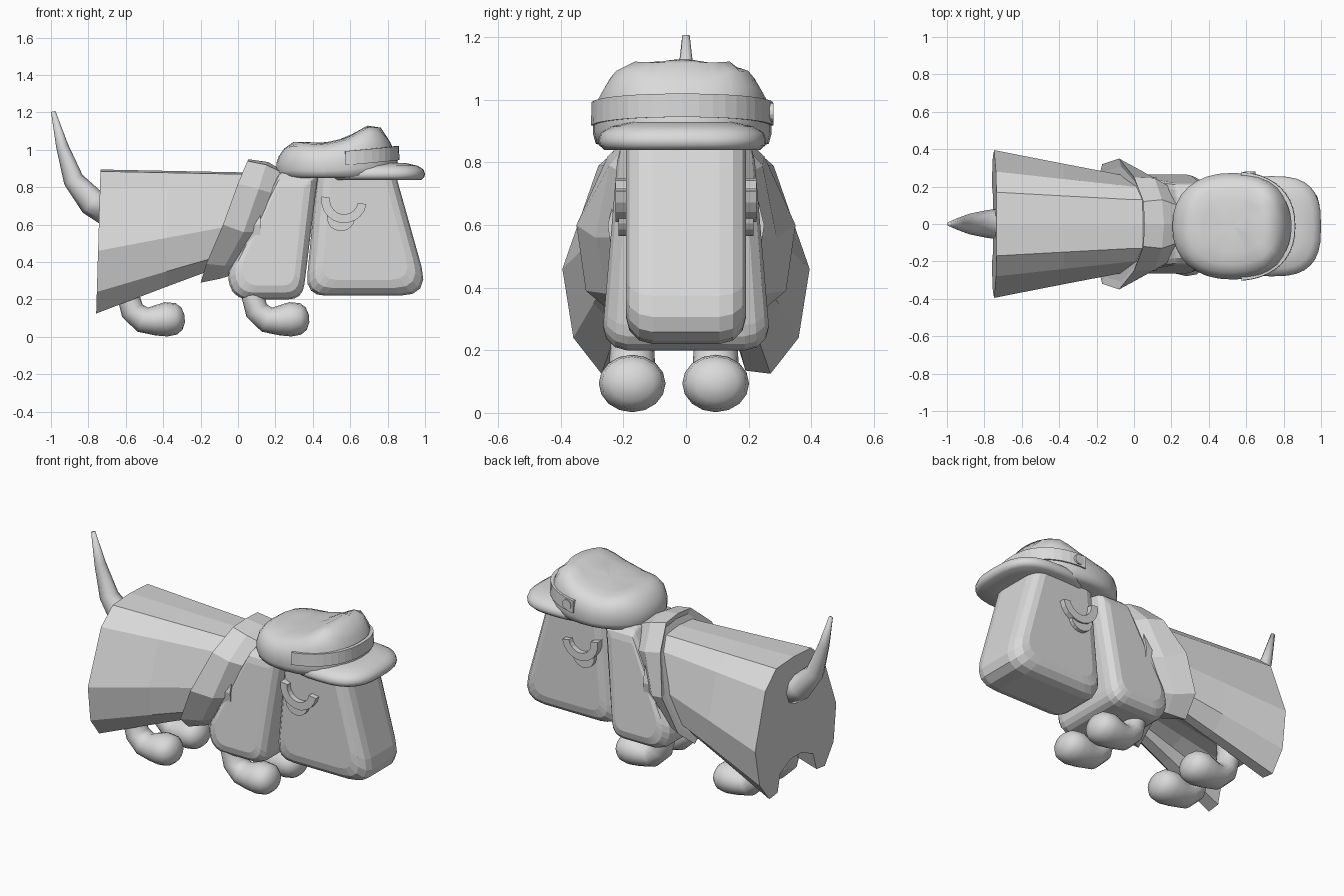
import bpy, bmesh
from math import sin, cos, pi, radians, atan2
from mathutils import Vector

if "Cube" in bpy.data.objects:
    bpy.data.objects.remove(bpy.data.objects["Cube"])

GREY = (0.7, 0.7, 0.7, 1)
mat = bpy.data.materials.new("plain grey")
mat.use_nodes = True
mat.diffuse_color = GREY
mat.node_tree.nodes["Principled BSDF"].inputs["Base Color"].default_value = GREY


def finish(name, bm, smooth=False):
    bmesh.ops.recalc_face_normals(bm, faces=bm.faces)
    for f in bm.faces:
        f.smooth = smooth
    me = bpy.data.meshes.new(name)
    bm.to_mesh(me)
    bm.free()
    me.materials.append(mat)
    ob = bpy.data.objects.new(name, me)
    bpy.context.collection.objects.link(ob)


def loft(name, rings, smooth=False):
    """Skin a row of equal-length closed rings and cap both ends."""
    bm = bmesh.new()
    loops = [[bm.verts.new(p) for p in r] for r in rings]
    n = len(loops[0])
    for a, b in zip(loops, loops[1:]):
        for i in range(n):
            j = (i + 1) % n
            bm.faces.new((a[i], a[j], b[j], b[i]))
    bm.faces.new(loops[0])
    bm.faces.new(loops[-1])
    finish(name, bm, smooth)


def mirrored(half):
    """Complete a half section that starts and ends on the middle plane."""
    return half + [(x, -y, z) for x, y, z in half[-2:0:-1]]


def tube(name, path, y=0, widen=1, n=12):
    """Smooth tube along (x, z, radius) points in an upright plane."""
    rings = []
    for i, (x, z, r) in enumerate(path):
        a, b = path[max(i - 1, 0)], path[min(i + 1, len(path) - 1)]
        t = atan2(b[1] - a[1], b[0] - a[0])
        rings.append([(x - sin(t) * r * cos(k * 2 * pi / n),
                       y + widen * r * sin(k * 2 * pi / n),
                       z + cos(t) * r * cos(k * 2 * pi / n)) for k in range(n)])
    loft(name, rings, True)


def block(name, corners, edge, low_width, high_width):
    """Side outline of (x, z, corner size), with rounded corners and side edges."""
    outline = []
    for i, (x, z, r) in enumerate(corners):
        p = Vector((x, z))
        a, b = (Vector(corners[j % len(corners)][:2]) for j in (i - 1, i + 1))
        a, b = p + (a - p).normalized() * r, p + (b - p).normalized() * r
        for k in range(5):
            t = k / 4
            outline.append(a * (1 - t) ** 2 + p * 2 * t * (1 - t) + b * t * t)
    lo = Vector((min(p.x for p in outline), min(p.y for p in outline)))
    hi = Vector((max(p.x for p in outline), max(p.y for p in outline)))
    mid, size = (lo + hi) / 2, (hi - lo) / 2
    rings = []
    for side in (-1, 1):
        for k in range(4)[::-side]:
            t = k * pi / 6
            inset, drop = edge * (1 - cos(t)), edge * (1 - sin(t))
            ring = []
            for p in outline:
                d = p - mid
                x = mid.x + d.x * (1 - inset / size.x)
                z = mid.y + d.y * (1 - inset / size.y)
                w = low_width + (high_width - low_width) * (p.y - lo.y) / (hi.y - lo.y)
                ring.append((x, side * (w - edge + edge * sin(t)), z))
            rings.append(ring)
    rings[:4] = sorted(rings[:4], key=lambda r: r[0][1])
    rings[4:] = sorted(rings[4:], key=lambda r: r[0][1])
    loft(name, rings)


def lerp_table(table, x):
    for (a, u), (b, v) in zip(table, table[1:]):
        if x <= b:
            return u + (v - u) * max(0, (x - a) / (b - a))
    return table[-1][1]


def oval(cx, cy, rx, ry, s, p, n=32):
    """Squarish oval in plan."""
    pts = []
    for k in range(n):
        c, d = cos(k * 2 * pi / n), sin(k * 2 * pi / n)
        pts.append((cx + s * rx * abs(c) ** p * (1 if c > 0 else -1),
                    cy + s * ry * abs(d) ** p * (1 if d > 0 else -1)))
    return pts


# Coat: flared hull with an arched underside
rear = [(0, .895), (.17, .885), (.28, .79), (.395, .46), (.36, .24),
        (.27, .125), (.19, .135), (.16, .24), (.05, .29), (0, .29)]
front = [(0, .88), (.13, .87), (.2, .8), (.25, .6), (.23, .46),
         (.17, .41), (.12, .41), (.1, .42), (.04, .43), (0, .43)]
sections = []
for x, t in ((-.75, 0), (-.38, .5), (0, 1), (.12, 1)):
    sections.append(mirrored([(x + .03 * (z - .4) * (1 - t), y + (v - y) * t, z + (w - z) * t)
                              for (y, z), (v, w) in zip(rear, front)]))
loft("coat", sections)

# Shoulder cape: slanted band around the front of the coat
back_edge = [(.055, 0, .95), (.05, .12, .94), (0, .25, .82), (-.08, .35, .6),
             (-.17, .32, .39), (-.2, .2, .29), (-.15, 0, .37)]
mid_edge = [(.16, 0, .935), (.15, .13, .92), (.11, .245, .79), (.03, .29, .56),
            (-.07, .25, .38), (-.1, .16, .31), (-.06, 0, .37)]
front_edge = [(.24, 0, .89), (.235, .1, .88), (.21, .19, .76), (.14, .19, .56),
              (.05, .16, .4), (0, .12, .34), (.02, 0, .36)]
inner_edge = [(x + .01, y * .88, z * .9 + .06) for x, y, z in back_edge]
loft("shoulder_cape", [mirrored(e) for e in (inner_edge, back_edge, mid_edge, front_edge)])

# Tail
tube("tail", [(-.70, .68, .085), (-.78, .72, .075), (-.88, .84, .055),
              (-.94, 1.02, .033), (-.988, 1.205, .012)], n=8)

# Legs with round paws
leg = [(.1, .42, .05), (.08, .3, .055), (.078, .22, .06), (.1, .14, .064),
       (.155, .092, .07), (.22, .088, .08), (.28, .094, .092), (.335, .096, .084),
       (.365, .097, .06), (.38, .098, .02)]
for part, dx in (("front", 0), ("rear", -.665)):
    for side, y in (("left", .095), ("right", -.172)):
        tube(f"{part}_{side}_leg", [(x + dx, z, r) for x, z, r in leg], y, 1.16, 16)

# Hanging ears as one broad block, and the big muzzle
block("ears", [(.225, .88, .02), (-.075, .31, .09), (0, .2, .06),
               (.345, .2, .08), (.43, .88, .02)], .075, .265, .22)
block("muzzle", [(.43, .95, .03), (.82, .95, .03), (1.025, .22, .16), (.36, .22, .11)],
      .085, .192, .192)

# Droopy eyes: a raised lid arc over a half disc
tilt = radians(-10)


def arc(cx, cz, r, n=10):
    return [(cx + r * cos(tilt + pi + k * pi / n), cz + r * sin(tilt + pi + k * pi / n))
            for k in range(n + 1)]


lid = arc(.567, .73, .122) + arc(.567, .73, .075)[::-1]
pouch = arc(.55, .64, .075)
for side, s in (("left", 1), ("right", -1)):
    for name, shape, depth in (("lid", lid, .225), ("pouch", pouch, .215)):
        loft(f"{side}_eye_{name}", [[(x, s * y, z) for x, z in shape] for y in (.15, depth)])

# Hat crown: dented top, higher at the front
top = [(.2, 1.02), (.3, 1.055), (.45, 1.035), (.58, 1.065), (.7, 1.14), (.77, 1.135), (.86, 1.02)]
rings = []
for s, h in ((.86, 0), (.97, .05), (1, .2), (1, .45), (.96, .66), (.87, .84),
             (.72, .94), (.5, .98), (.25, 1), (.04, 1)):
    rings.append([(x, y, .85 + (lerp_table(top, x) - .85) * h)
                  for x, y in oval(.53, -.012, .325, .285, s, .88)])
loft("hat_crown", rings, True)

# Hat brim
rings = []
for s, z in ((.5, .85), (.93, .84), (.99, .855), (1, .872), (.97, .895), (.85, .915), (.6, .93)):
    rings.append([(x, y, z) for x, y in oval(.735, -.012, .265, .268, s, .7)])
loft("hat_brim", rings, True)

# Hat band around the front half, with a button on the left end
strips = []
for k in range(-10, 11):
    a = k * radians(84) / 10
    c, d = cos(a), sin(a)
    ux, uy = abs(c) ** .88, abs(d) ** .88 * (1 if d > 0 else -1)
    strips.append([(.53 + r * ux, -.012 + (r - .04) * uy, z + .03 * c)
                   for r, z in ((.31, .915), (.333, .915), (.331, .99), (.31, .99))])
loft("hat_band", strips)
bm = bmesh.new()
bmesh.ops.create_cone(bm, cap_ends=True, segments=14, radius1=.03, radius2=.03, depth=.02)
bmesh.ops.rotate(bm, verts=bm.verts, cent=(0, 0, 0),
                 matrix=Vector((0, 0, 1)).rotation_difference(Vector((0, 1, 0))).to_matrix())
bmesh.ops.translate(bm, verts=bm.verts, vec=(.62, .27, .96))
finish("hat_button", bm)
